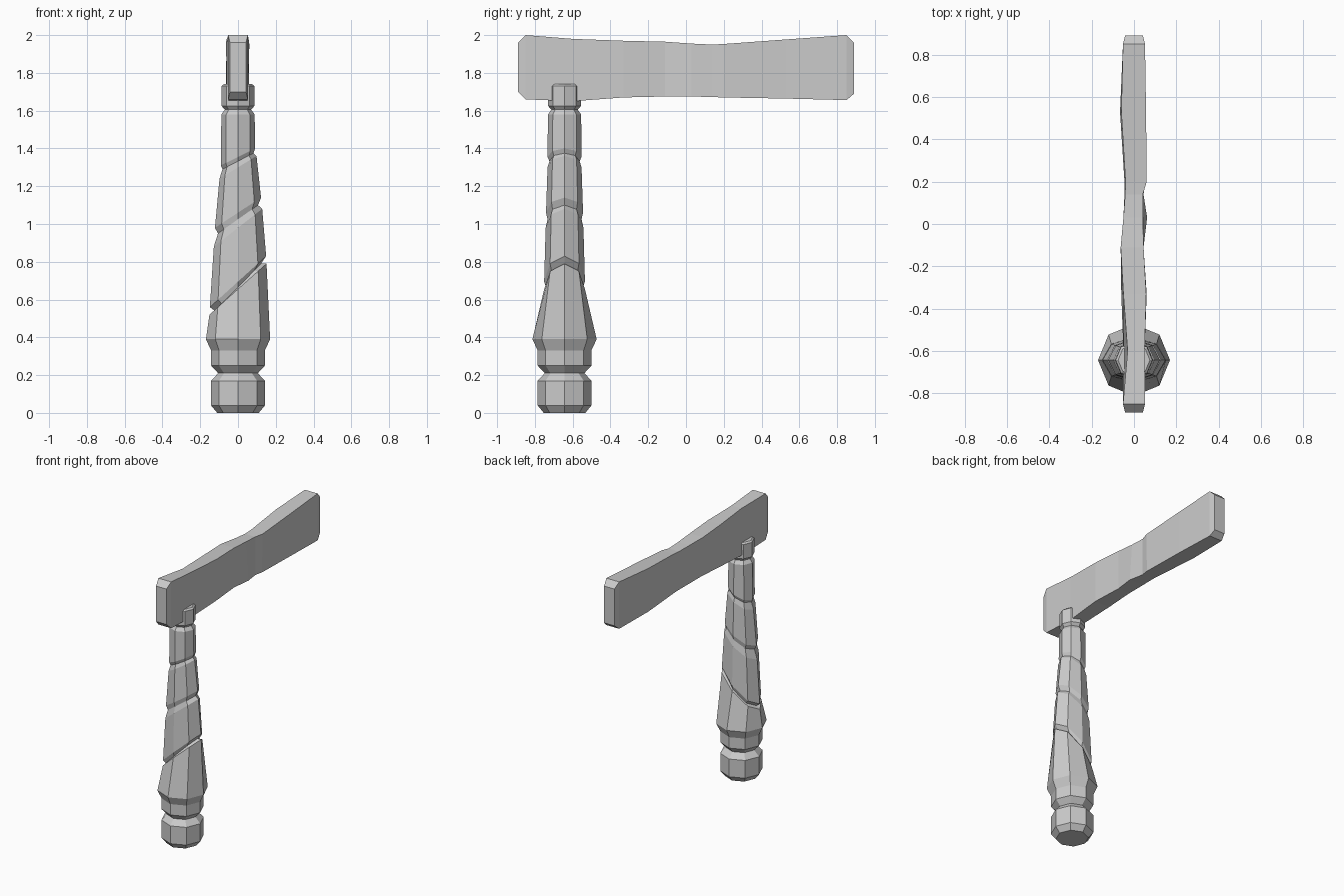
import bpy, math

POST_Y = -0.643


def loft(name, rings):
    """Skin a list of equal-sized vertex rings and cap both ends."""
    n = len(rings[0])
    verts = [v for ring in rings for v in ring]
    faces = [tuple(reversed(range(n)))]
    for k in range(len(rings) - 1):
        a, b = k * n, (k + 1) * n
        for i in range(n):
            j = (i + 1) % n
            faces.append((a + i, a + j, b + j, b + i))
    faces.append(tuple(range(len(verts) - n, len(verts))))
    mesh = bpy.data.meshes.new(name)
    mesh.from_pydata(verts, [], faces)
    mesh.update()
    obj = bpy.data.objects.new(name, mesh)
    bpy.context.collection.objects.link(obj)
    return obj


def tilted_ring(rx, ry, z_left, z_right):
    """Octagon whose height slopes from the left side to the right side."""
    ring = []
    for i in range(8):
        a = i * math.pi / 4
        c = math.cos(a)
        z = (z_left + z_right) / 2 + c * (z_right - z_left) / 2
        ring.append((rx * c, POST_Y + ry * math.sin(a), z))
    return ring


def flat_ring(r, z):
    return tilted_ring(r, r, z, z)


# Post: turned foot, three slanted grooves, narrow neck and cap
foot = [(0.11, 0), (0.143, 0.04), (0.143, 0.17), (0.105, 0.21),
        (0.142, 0.25), (0.142, 0.33), (0.17, 0.39)]
shaft = [  # rx, ry, left height, right height
    (0.151, 0.108, 0.52, 0.79), (0.122, 0.098, 0.54, 0.79),
    (0.149, 0.108, 0.56, 0.83), (0.128, 0.100, 0.88, 1.08),
    (0.106, 0.090, 0.95, 1.10), (0.122, 0.098, 0.98, 1.14),
    (0.098, 0.090, 1.24, 1.36), (0.082, 0.080, 1.29, 1.375),
    (0.091, 0.090, 1.31, 1.40)]
neck = [(0.088, 1.58), (0.07, 1.605), (0.087, 1.625), (0.087, 1.73), (0.075, 1.74)]
loft("post", [flat_ring(*p) for p in foot]
     + [tilted_ring(*s) for s in shaft]
     + [flat_ring(*p) for p in neck])

# Beam: rough-hewn plank with chamfered ends
beam = [  # y, bottom left x, bottom right x, top right x, top left x, bottom z, top z
    (-0.89, -0.042, 0.042, 0.042, -0.042, 1.70, 1.96),
    (-0.85, -0.052, 0.052, 0.052, -0.052, 1.66, 2.00),
    (-0.60, -0.050, 0.050, 0.050, -0.030, 1.65, 1.98),
    (-0.33, -0.060, 0.060, 0.058, -0.050, 1.67, 1.97),
    (-0.11, -0.050, 0.045, 0.045, -0.063, 1.675, 1.965),
    (0.03, -0.050, 0.062, 0.042, -0.050, 1.675, 1.955),
    (0.14, -0.045, 0.045, 0.042, -0.042, 1.672, 1.95),
    (0.20, -0.045, 0.055, 0.060, -0.040, 1.67, 1.953),
    (0.53, -0.066, 0.055, 0.057, -0.060, 1.664, 1.977),
    (0.85, -0.052, 0.052, 0.052, -0.052, 1.656, 2.00),
    (0.89, -0.042, 0.042, 0.042, -0.042, 1.69, 1.96)]
loft("beam", [[(tl, y, zt), (tr, y, zt), (br, y, zb), (bl, y, zb)]
              for y, bl, br, tr, tl, zb, zt in beam])

# Outward-facing normals
import bmesh
for obj in bpy.context.collection.objects:
    bm = bmesh.new()
    bm.from_mesh(obj.data)
    bmesh.ops.recalc_face_normals(bm, faces=bm.faces)
    bm.to_mesh(obj.data)
    bm.free()
